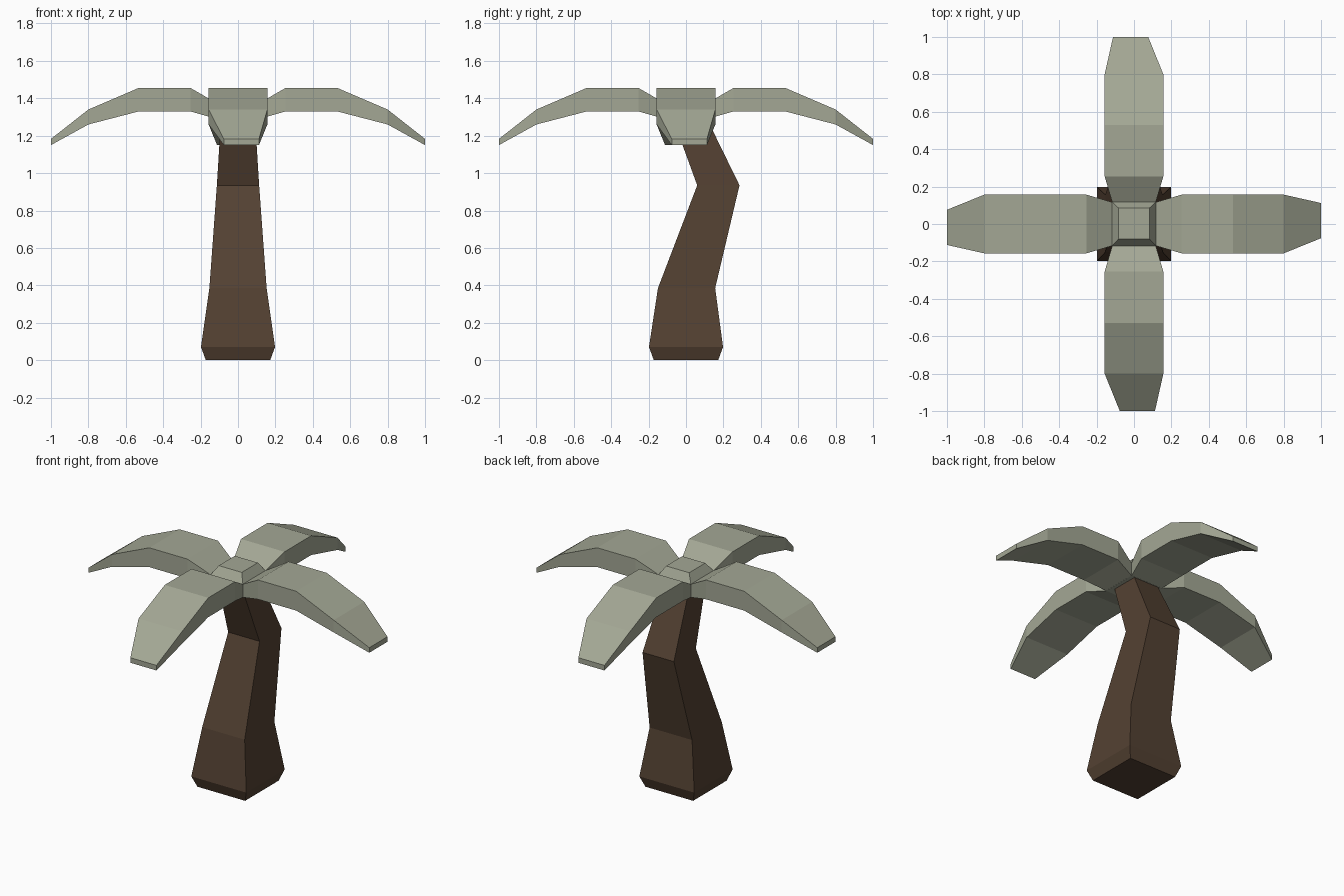
import bpy, bmesh, math
from mathutils import Vector, Matrix

if "Cube" in bpy.data.objects:
    bpy.data.objects.remove(bpy.data.objects["Cube"])


def material(name, rgb):
    m = bpy.data.materials.new(name)
    m.diffuse_color = (*rgb, 1)
    m.use_nodes = True
    m.node_tree.nodes["Principled BSDF"].inputs["Base Color"].default_value = m.diffuse_color
    return m


brown = material("bark brown", (0.088, 0.053, 0.032))
green = material("grey green leaf", (0.37, 0.39, 0.30))


def loft(name, rings, mat, turn=0.0):
    """Skin a list of four-cornered rings into a closed, flat-shaded solid."""
    bm = bmesh.new()
    loops = [[bm.verts.new(Vector(p)) for p in ring] for ring in rings]
    for a, b in zip(loops, loops[1:]):
        for i in range(4):
            j = (i + 1) % 4
            bm.faces.new((a[i], a[j], b[j], b[i]))
    bm.faces.new(loops[0][::-1])
    bm.faces.new(loops[-1])
    bmesh.ops.rotate(bm, verts=bm.verts, matrix=Matrix.Rotation(turn, 3, 'Z'))
    bmesh.ops.recalc_face_normals(bm, faces=bm.faces)
    mesh = bpy.data.meshes.new(name)
    bm.to_mesh(mesh)
    bm.free()
    mesh.materials.append(mat)
    ob = bpy.data.objects.new(name, mesh)
    bpy.context.collection.objects.link(ob)
    return ob


def square(z, half, cy=0.0):
    return [(sx * half, cy + sy * half, z)
            for sx, sy in ((-1, -1), (1, -1), (1, 1), (-1, 1))]


def frond_ring(x, low, high, half, cy=0.0):
    return [(x, cy - half, low), (x, cy + half, low),
            (x, cy + half, high), (x, cy - half, high)]


# Trunk: square sections leaning towards the back and returning at the top
loft("trunk", [square(0, 0.172), square(0.07, 0.198),
               square(0.385, 0.153, 0.003), square(0.935, 0.113, 0.173),
               square(1.34, 0.088, 0.0)], brown)

# Crown hub with a bevelled cap
loft("crown_hub", [square(1.29, 0.117), square(1.375, 0.117),
                   square(1.43, 0.083, 0.003)], green)

# Four drooping fronds, the tips slightly skewed
profile = [(0.115, 1.29, 1.375, 0.116, 0.0), (0.255, 1.33, 1.456, 0.157, 0.0),
           (0.53, 1.33, 1.456, 0.157, 0.0), (0.80, 1.26, 1.34, 0.157, 0.0),
           (1.0, 1.15, 1.183, 0.094, 0.018)]
for k in range(4):
    loft(f"frond_{k + 1}", [frond_ring(*p) for p in profile], green, k * math.pi / 2)
